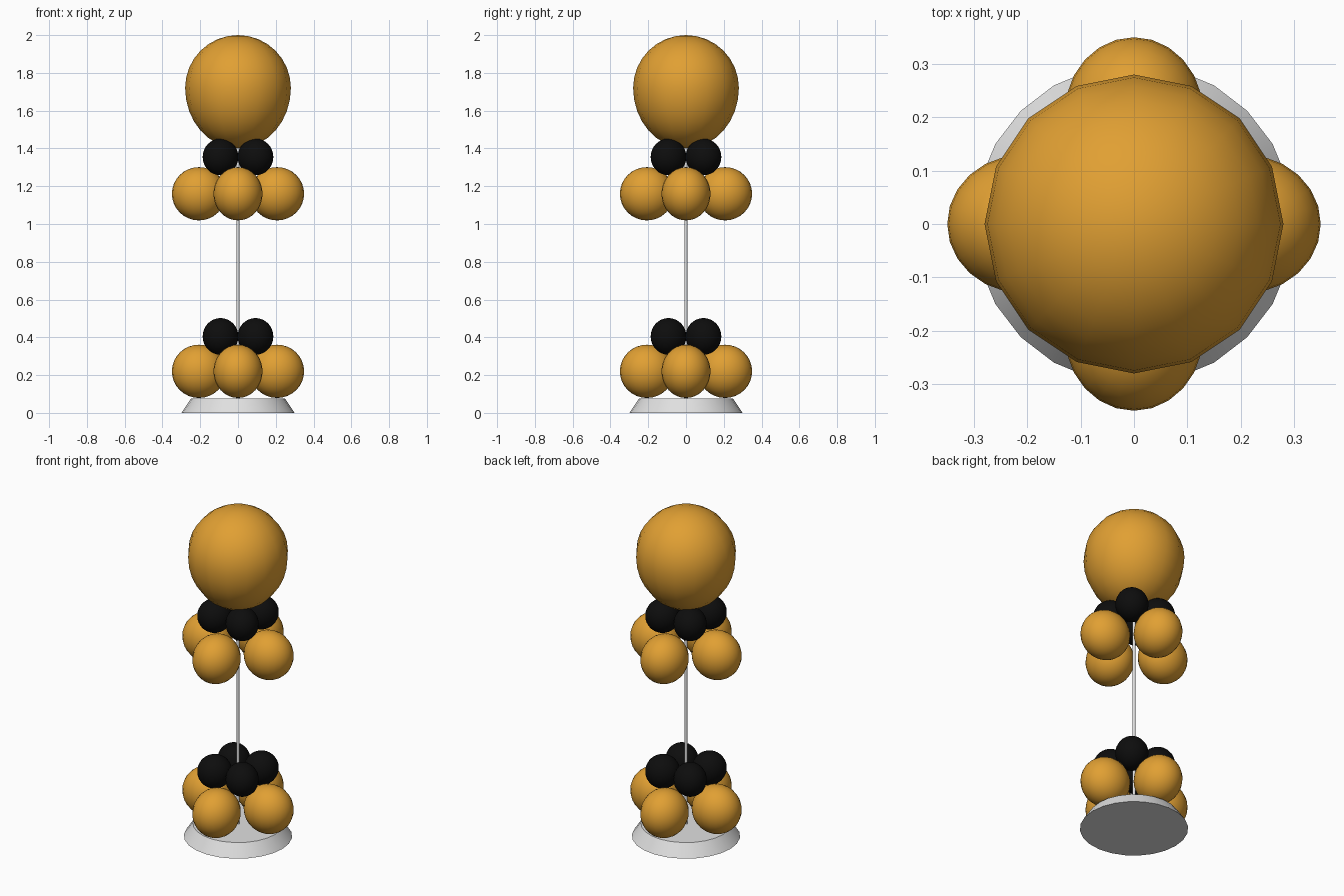
import bpy, bmesh, math
from mathutils import Matrix, Vector

if "Cube" in bpy.data.objects:
    bpy.data.objects.remove(bpy.data.objects["Cube"])


def material(name, rgb):
    m = bpy.data.materials.new(name)
    m.diffuse_color = (*rgb, 1.0)
    m.use_nodes = True
    m.node_tree.nodes["Principled BSDF"].inputs["Base Color"].default_value = m.diffuse_color
    return m


GOLD = material("gold", (0.75, 0.35, 0.033))
BLACK = material("black", (0.004, 0.004, 0.004))
WHITE = material("white", (0.75, 0.75, 0.75))


def finish(name, bm, mat, angle=60):
    mesh = bpy.data.meshes.new(name)
    bm.to_mesh(mesh)
    bm.free()
    mesh.materials.append(mat)
    ob = bpy.data.objects.new(name, mesh)
    bpy.context.collection.objects.link(ob)
    bpy.ops.object.select_all(action='DESELECT')
    ob.select_set(True)
    bpy.context.view_layer.objects.active = ob
    bpy.ops.object.shade_smooth_by_angle(angle=math.radians(angle))
    return ob


def balloon(name, mat, centre, size, turn=0.0, segs=24, tail=1.0):
    """Rounded balloon; size = radial, tangential, vertical radii; tail stretches the lower half."""
    bm = bmesh.new()
    bmesh.ops.create_uvsphere(bm, u_segments=segs, v_segments=16, radius=1)
    for v in bm.verts:
        if v.co.z < 0:
            v.co.z *= tail
    m = Matrix.Rotation(turn, 4, 'Z') @ Matrix.Diagonal((*size, 1))
    bmesh.ops.transform(bm, matrix=Matrix.Translation(centre) @ m, verts=bm.verts)
    return finish(name, bm, mat)


def cone(name, mat, r1, r2, z0, z1, segs):
    bm = bmesh.new()
    bmesh.ops.create_cone(bm, cap_ends=True, segments=segs, radius1=r1, radius2=r2, depth=z1 - z0,
                          matrix=Matrix.Translation((0, 0, (z0 + z1) / 2)))
    return finish(name, bm, mat, 40)


def ring(name, mat, radius, z, size, start):
    """Four balloons around the pole."""
    for i in range(4):
        a = start + i * math.pi / 2
        c = Vector((radius * math.cos(a), radius * math.sin(a), z))
        balloon(f"{name}_{i + 1}", mat, c, size, a)


# Stand
cone("base", WHITE, 0.30, 0.25, 0.0, 0.075, 24)
cone("pole", WHITE, 0.008, 0.008, 0.07, 1.45, 12)

# Lower and upper balloon clusters
for label, z_gold, z_black in (("lower", 0.22, 0.405), ("upper", 1.16, 1.355)):
    ring(f"{label}_gold_balloon", GOLD, 0.207, z_gold, (0.143, 0.13, 0.141), 0)
    ring(f"{label}_black_balloon", BLACK, 0.131, z_black, (0.097, 0.092, 0.097), math.pi / 4)

# Large top balloon, slightly drawn out toward its neck
balloon("top_balloon", GOLD, (0, 0, 1.72), (0.28, 0.28, 0.28), segs=16, tail=1.14)
